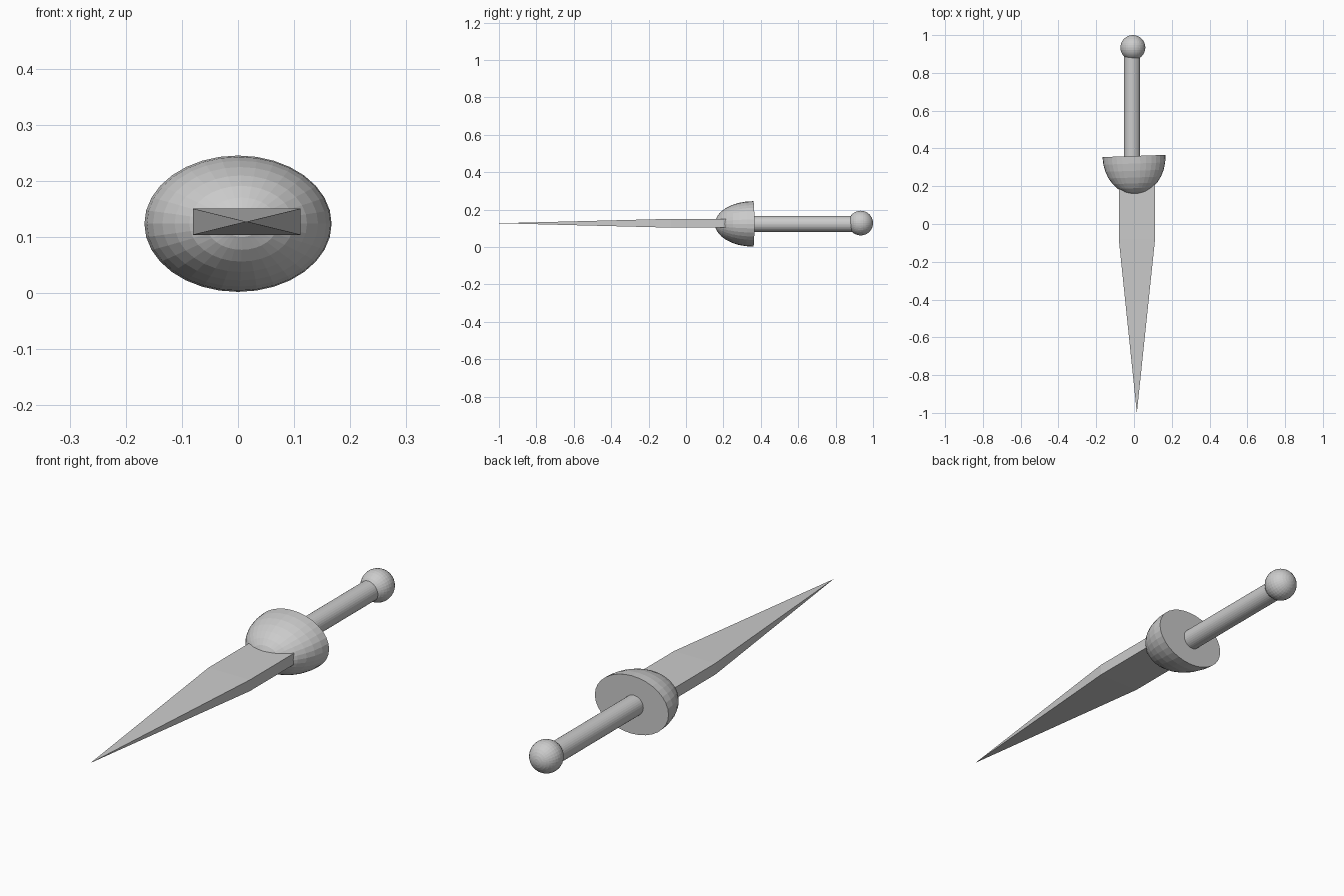
import bpy, bmesh
from math import radians
from mathutils import Matrix, Vector

if "Cube" in bpy.data.objects:
    bpy.data.objects.remove(bpy.data.objects["Cube"])

ALONG_Y = Matrix.Rotation(radians(90), 4, 'X')   # turns a z axis onto -y


def add_object(name, bm):
    bmesh.ops.recalc_face_normals(bm, faces=bm.faces)
    mesh = bpy.data.meshes.new(name)
    bm.to_mesh(mesh)
    bm.free()
    ob = bpy.data.objects.new(name, mesh)
    bpy.context.collection.objects.link(ob)
    return ob


# Blade: rectangular bar whose front face is drawn to a point
bm = bmesh.new()
bmesh.ops.create_cube(bm, size=1, matrix=Matrix.LocRotScale(
    Vector((0.0155, 0.085, 0.127)), None, Vector((0.192, 0.33, 0.047))))
bm.faces.ensure_lookup_table()
front = min(bm.faces, key=lambda f: f.calc_center_median().y)
bmesh.ops.poke(bm, faces=[front])
min_tip = [v for v in bm.verts if abs(v.co.x - 0.0155) < 0.001][0]
min_tip.co = (0.015, -1.0, 0.127)
add_object("blade", bm)

# Guard: closed half ellipsoid, turned slightly about z
bm = bmesh.new()
bmesh.ops.create_uvsphere(bm, u_segments=32, v_segments=16, radius=1, matrix=ALONG_Y)
bmesh.ops.bisect_plane(bm, geom=bm.verts[:] + bm.edges[:] + bm.faces[:], dist=1e-4,
                       plane_co=(0, 0, 0), plane_no=(0, 1, 0), clear_outer=True)
rim = [e for e in bm.edges if e.is_boundary]
bmesh.ops.contextual_create(bm, geom=rim)
guard = add_object("guard", bm)
guard.location = (0, 0.360, 0.1235)
guard.scale = (0.167, 0.205, 0.1215)
guard.rotation_euler.z = radians(2)

# Grip: round rod from the guard into the pommel
bm = bmesh.new()
bmesh.ops.create_cone(bm, cap_ends=True, segments=32, radius1=0.0425, radius2=0.0425,
                      depth=0.57, matrix=Matrix.Translation((-0.010, 0.605, 0.123)) @ ALONG_Y)
add_object("grip", bm)

# Pommel: ball on the end of the grip
bm = bmesh.new()
bmesh.ops.create_uvsphere(bm, u_segments=32, v_segments=16, radius=0.066,
                          matrix=Matrix.Translation((-0.006, 0.934, 0.128)) @ ALONG_Y)
add_object("pommel", bm)
